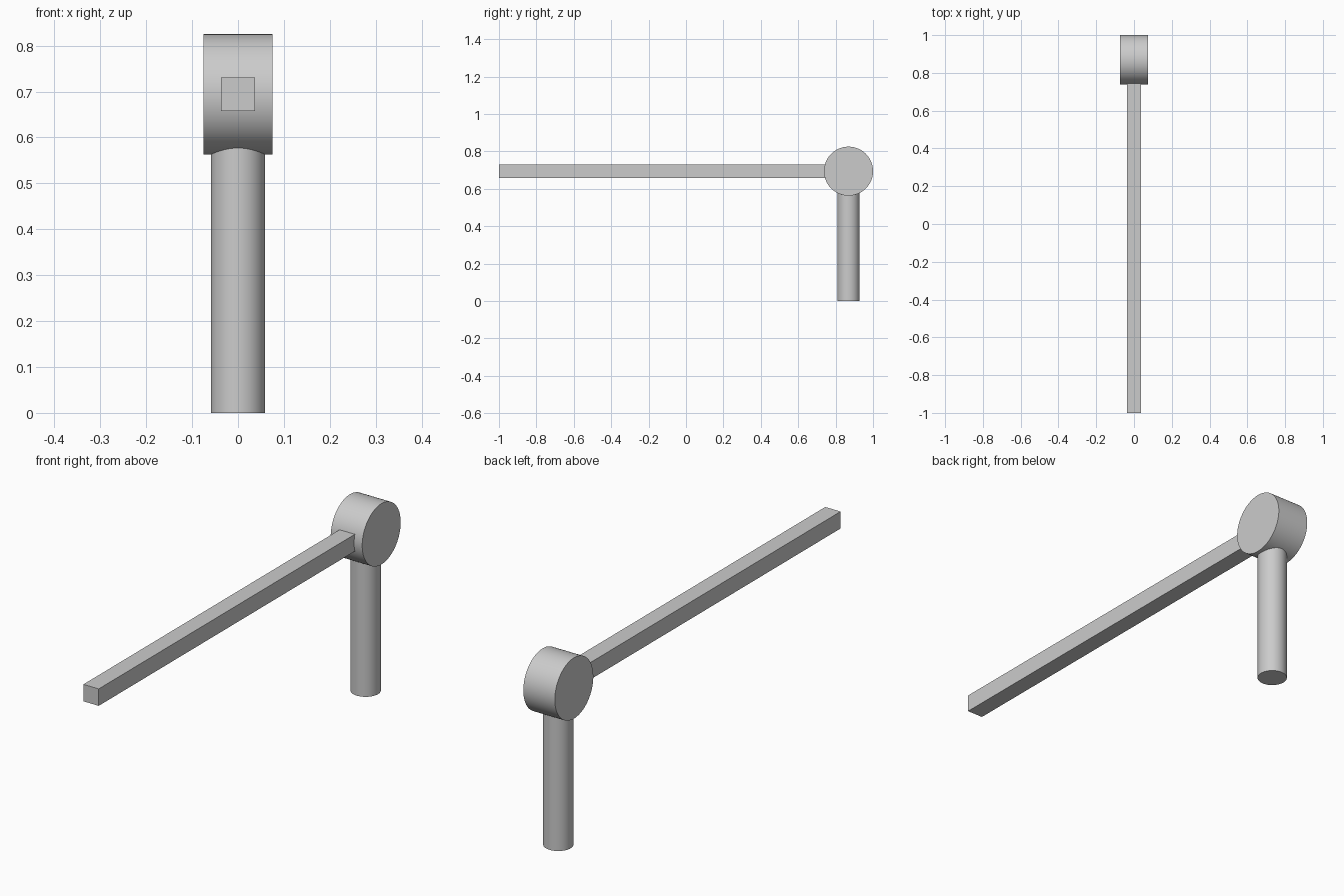
import bpy
import math

cube = bpy.data.objects.get("Cube")
if cube:
    bpy.data.objects.remove(cube, do_unlink=True)

HUB_Y, HUB_Z, HUB_R = 0.869, 0.694, 0.131
POST_R, BEAM = 0.059, 0.073

grey = bpy.data.materials.new("plain_grey")
grey.use_nodes = True
colour = (0.6, 0.6, 0.6, 1)
grey.diffuse_color = colour
grey.node_tree.nodes["Principled BSDF"].inputs["Base Color"].default_value = colour


def finish(name):
    obj = bpy.context.object
    obj.name = name
    obj.data.materials.append(grey)
    return obj


def cylinder(name, radius, depth, location, rotation=(0, 0, 0)):
    bpy.ops.mesh.primitive_cylinder_add(vertices=96, radius=radius, depth=depth,
                                        location=location, rotation=rotation)
    bpy.ops.object.shade_smooth_by_angle(angle=math.radians(30))
    return finish(name)


# Upright post, its top buried in the hub
cylinder("post", POST_R, HUB_Z, (0, HUB_Y, HUB_Z / 2))

# Round hub lying across the post
cylinder("hub", HUB_R, 0.15, (0, HUB_Y, HUB_Z), (0, math.pi / 2, 0))

# Long square beam reaching forward from the hub
length = HUB_Y + 1
bpy.ops.mesh.primitive_cube_add(size=1, location=(0, HUB_Y - length / 2, HUB_Z))
beam = finish("beam")
beam.scale = (BEAM, length, BEAM)
